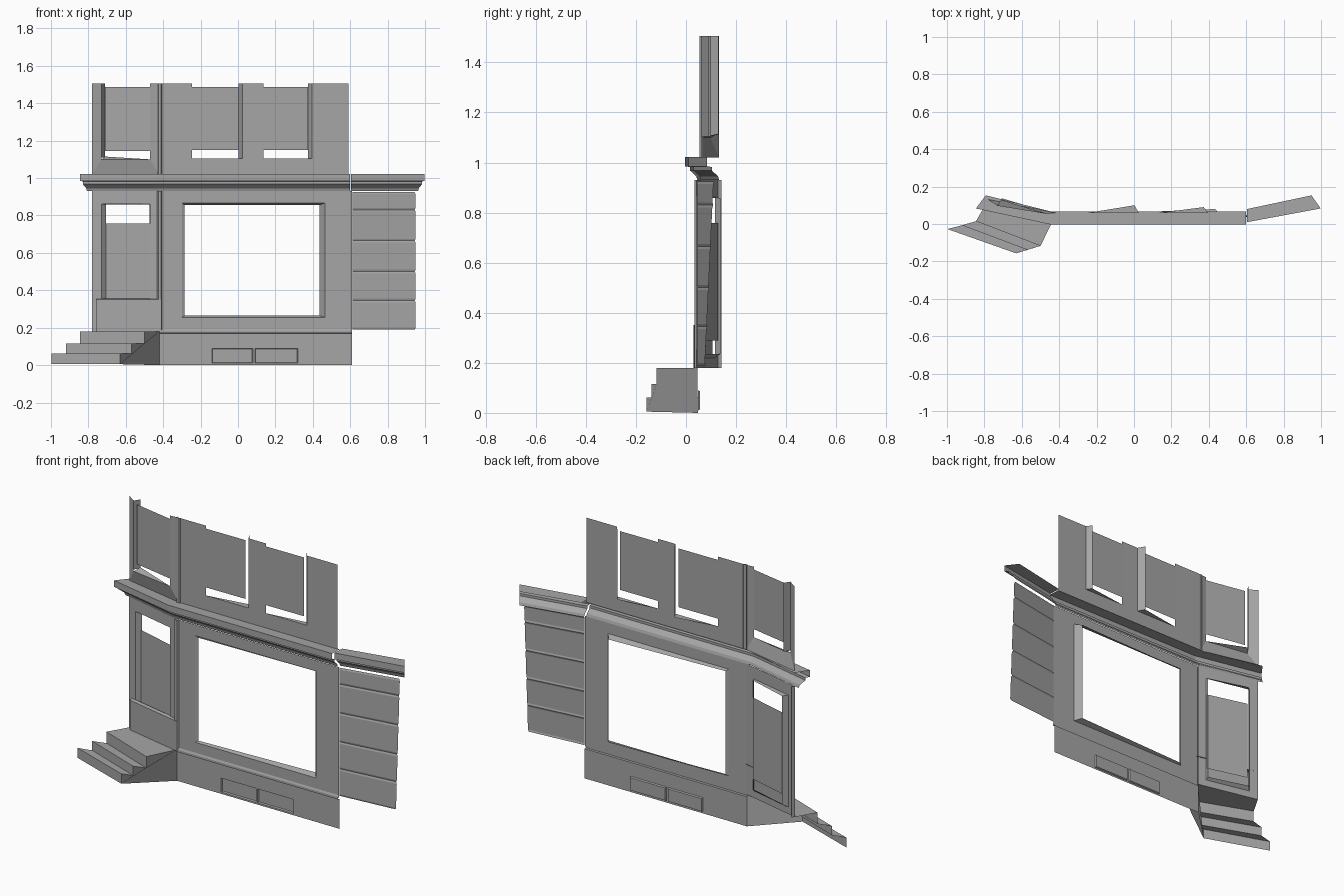
import bpy, bmesh

old = bpy.data.objects.get("Cube")
if old:
    bpy.data.objects.remove(old, do_unlink=True)

grey = bpy.data.materials.new("plain_grey")
grey.use_nodes = True
COLOUR = (0.38, 0.38, 0.38, 1)
grey.diffuse_color = COLOUR
grey.node_tree.nodes["Principled BSDF"].inputs["Base Color"].default_value = COLOUR


def sheet(name, faces):
    """Open surface from faces given as lists of points."""
    bm = bmesh.new()
    for f in faces:
        bm.faces.new([bm.verts.new(p) for p in f])
    bmesh.ops.remove_doubles(bm, verts=bm.verts, dist=0.0005)
    me = bpy.data.meshes.new(name)
    bm.to_mesh(me)
    bm.free()
    me.materials.append(grey)
    ob = bpy.data.objects.new(name, me)
    bpy.context.collection.objects.link(ob)
    return ob


def loft(name, rows):
    """Skin consecutive rows of points."""
    faces = []
    for a, b in zip(rows, rows[1:]):
        for i in range(len(a) - 1):
            faces.append([a[i], a[i + 1], b[i + 1], b[i]])
    return sheet(name, faces)


def on(line, x):
    """Depth of a plan line at x."""
    (xa, ya), (xb, yb) = line
    return ya + (yb - ya) * (x - xa) / (xb - xa)


def wall(name, line, z0, z1, holes=()):
    """Flat wall along a plan line; holes are (x0, x1, z0, z1)."""
    xs = sorted({line[0][0], line[1][0], *[v for h in holes for v in h[:2]]})
    zs = sorted({z0, z1, *[v for h in holes for v in h[2:]]})
    faces = []
    for xa, xb in zip(xs, xs[1:]):
        for za, zb in zip(zs, zs[1:]):
            mx, mz = (xa + xb) / 2, (za + zb) / 2
            if any(h[0] < mx < h[1] and h[2] < mz < h[3] for h in holes):
                continue
            ya, yb = on(line, xa), on(line, xb)
            faces.append([(xa, ya, za), (xb, yb, za), (xb, yb, zb), (xa, ya, zb)])
    return sheet(name, faces)


def strip(name, a, b, z0, z1):
    """Upright quad between two plan points."""
    return sheet(name, [[(*a, z0), (*b, z0), (*b, z1), (*a, z1)]])


def lining(name, *frames):
    """Splayed lining joining (line, hole) frames."""
    rings = []
    for line, (x0, x1, z0, z1) in frames:
        pts = [(x0, z0), (x1, z0), (x1, z1), (x0, z1), (x0, z0)]
        rings.append([(x, on(line, x), z) for x, z in pts])
    return loft(name, rings)


def moulding(name, line, profile):
    """Sweep an (offset, depth, z) profile; offset moves the far end."""
    (xa, ya), (xb, yb) = line
    return loft(name, [[(xa, ya + d, z), (xb + o, yb + d, z)] for o, d, z in profile])


TOP = 1.505
MAIN = ((-0.42, 0.042), (0.61, 0.042))
PLINTH = ((-0.42, 0.048), (0.61, 0.048))
DOOR = ((-0.78, 0.127), (-0.42, 0.045))
UPPER = ((-0.42, 0.06), (0.59, 0.06))

# Ground-floor wall with a large opening splayed deeper at one side
opening = (-0.30, 0.465, 0.255, 0.867)
wall("main_wall", MAIN, 0.18, 0.93, [opening])
lining("main_opening_lining", (MAIN, opening),
       (((-0.285, 0.05), (0.435, 0.08)), (-0.285, 0.435, 0.265, 0.855)))

# Plinth with two sunken panels
panels = [(-0.14, 0.08, 0.01, 0.09), (0.09, 0.32, 0.01, 0.09)]
wall("plinth", PLINTH, 0, 0.17, panels)
sunk = [(x, y + 0.008) for x, y in PLINTH]
for i, (x0, x1, z0, z1) in enumerate(panels):
    inner = (x0 + 0.004, x1 - 0.004, z0 + 0.004, z1 - 0.004)
    lining(f"plinth_panel_edge_{i}", (PLINTH, (x0, x1, z0, z1)), (sunk, inner))
    wall(f"plinth_panel_{i}", [(x, sunk[0][1]) for x in inner[:2]], *inner[2:])
loft("plinth_ledge", [[(x, y, z) for x in (-0.42, 0.61)]
                      for y, z in ((0.048, 0.17), (0.037, 0.172), (0.037, 0.185), (0.042, 0.195))])

# Door bay
doorway = (-0.73, -0.47, 0.22, 0.862)
wall("door_frame", DOOR, 0.18, 0.93, [doorway])
lining("door_lining", (DOOR, doorway),
       (((-0.705, 0.137), (-0.472, 0.068)), (-0.705, -0.472, 0.235, 0.858)))
strip("door_panel", (-0.705, 0.128), (-0.47, 0.064), 0.29, 0.758)
strip("door_bay_return", (-0.78, 0.127), (-0.768, 0.142), 0.18, 0.93)
loft("door_lower_block", [[(-0.76, 0.105 + d, z), (-0.41, 0.03 + d, z)]
                          for d, z in ((0, 0.18), (0, 0.35), (0.018, 0.355))])

# Corner trims
for n, z0, z1, y in (("lower", 0.18, 0.93, 0.034), ("upper", 1.02, TOP, 0.053)):
    loft(f"{n}_corner_trim", [[(x, y + d, z) for x, d in
         ((-0.432, 0.014), (-0.426, 0), (-0.412, 0), (-0.405, 0.008))] for z in (z0, z1)])

# Cornice runs
PROFILE = [(0.07, 1.02), (0.0, 1.022), (0.0, 0.985), (0.02, 0.982),
           (0.02, 0.968), (0.045, 0.945), (0.05, 0.93)]
for name, line, mitre in (("main", ((-0.44, -0.004), (0.60, -0.004)), 0),
                          ("left", ((-0.44, -0.004), (-0.845, 0.083)), 0.75),
                          ("right", ((0.605, 0.01), (0.998, 0.083)), -0.7)):
    moulding(f"{name}_cornice", line, [(d * mitre, d, z) for d, z in PROFILE])

# Right wing of boards, leaning back toward the top of its far edge
rows = []
edges = [0.19, 0.345, 0.50, 0.665, 0.83, 0.925]
for a, b in zip(edges, edges[1:]):
    for d, z in ((0.003, a), (0, a + 0.01), (0, b - 0.01), (0.003, b)):
        lean = 0.075 + 0.035 * (z - 0.19) / 0.735
        rows.append([(0.612, 0.044 + d, z), (0.95 - 2 * d, lean + d, z)])
loft("right_wing_boards", rows)

# Upper floor: open-topped bays with flush panels, splayed jambs and wedge sills
bays = [(-0.245, 0.025, 1.105, TOP, 0.10), (0.135, 0.395, 1.105, TOP, 0.09)]
wall("upper_wall", UPPER, 1.02, TOP, [b[:4] for b in bays])
for i, (x0, x1, z0, z1, deep) in enumerate(bays):
    inner = x1 - 0.022
    strip(f"upper_panel_{i}", (x0, 0.062), (inner, 0.064), 1.15, 1.487)
    strip(f"upper_jamb_{i}", (inner, deep), (x1, 0.06), z0, z1)
    sheet(f"upper_sill_{i}", [[(x0, 0.06, z0), (x1, 0.06, z0), (inner, deep, z0)]])

# Upper left bay: a mitred frame splayed around a panel
outer = [(-0.78, 0.132), (-0.42, 0.06)]
inner = [(-0.73, 0.097), (-0.47, 0.055)]
loft("upper_left_frame", [
    [(*outer[0], TOP), (*outer[0], 1.02), (*outer[1], 1.02), (*outer[1], TOP)],
    [(*inner[0], TOP), (*inner[0], 1.10), (*inner[1], 1.10), (*inner[1], TOP)]])
strip("upper_left_panel", (-0.71, 0.10), (-0.47, 0.053), 1.145, 1.487)
strip("upper_left_jamb", inner[0], (-0.71, 0.13), 1.11, TOP)
sheet("upper_left_sill", [[(*inner[0], 1.10), (*inner[1], 1.10), (-0.71, 0.13, 1.115)]])

# Entrance steps: risers and treads following three skewed nosings
nosings = [((-0.845, 0.015), (-0.50, -0.117)), ((-0.92, -0.007), (-0.57, -0.138)),
           ((-0.998, -0.027), (-0.63, -0.157))]
heights = [0.18, 0.115, 0.062, 0.005]
rows = [[(-0.78, 0.127, 0.18), (-0.42, 0.045, 0.18)]]
for (a, b), z, low in zip(nosings, heights, heights[1:]):
    rows += [[(*a, z), (*b, z)], [(*a, low), (*b, low)]]
loft("steps", rows)

# Side wall closing the steps
sheet("steps_side", [[(-0.42, 0.048, 0)] + [r[1] for r in rows]])
